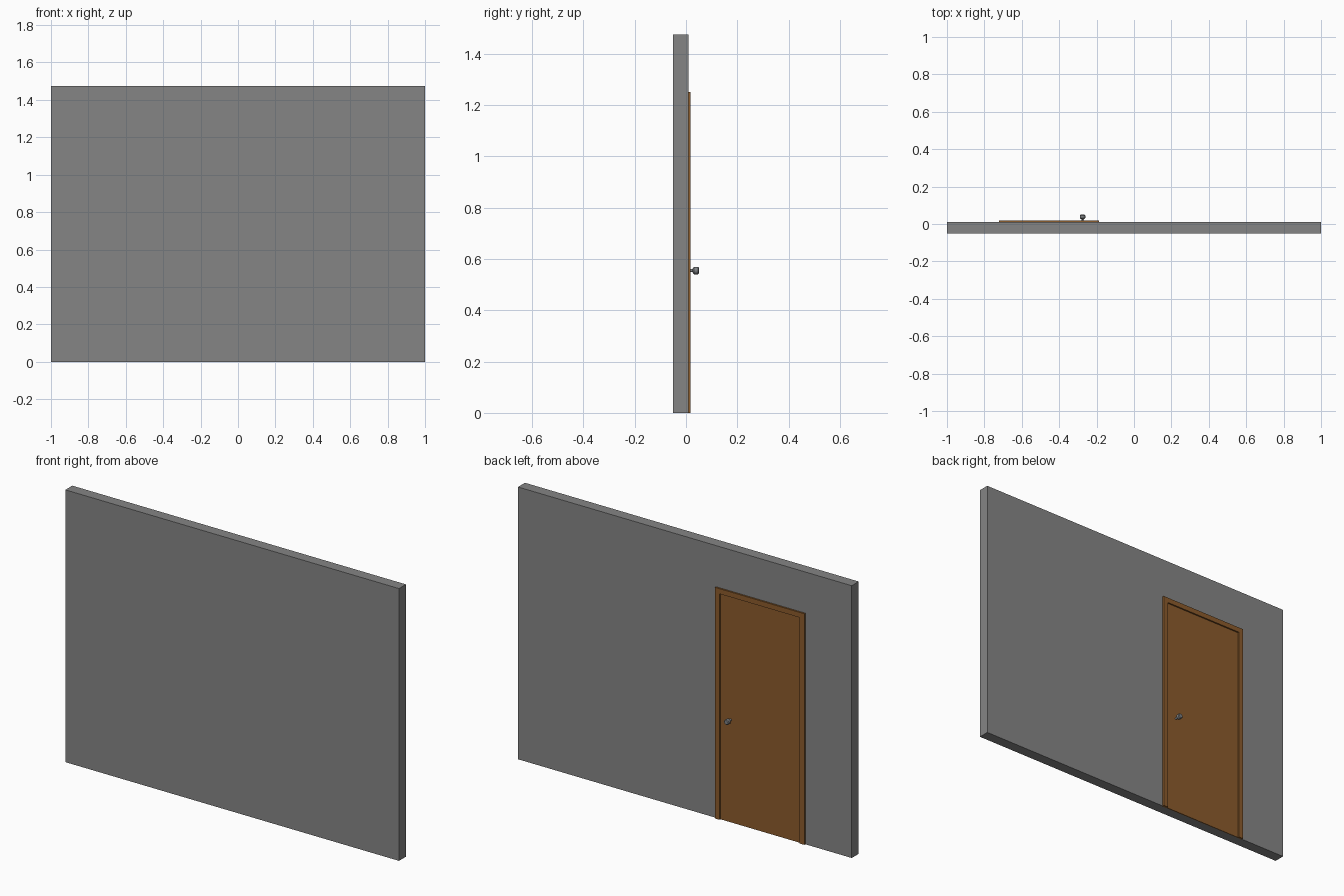
import bpy, bmesh, math

if "Cube" in bpy.data.objects:
    bpy.data.objects.remove(bpy.data.objects["Cube"])


def material(name, rgb):
    m = bpy.data.materials.new(name)
    m.diffuse_color = (*rgb, 1.0)
    m.use_nodes = True
    m.node_tree.nodes["Principled BSDF"].inputs["Base Color"].default_value = m.diffuse_color
    return m


GREY = material("wall_grey", (0.235, 0.235, 0.235))
WOOD = material("wood_brown", (0.26, 0.106, 0.025))
METAL = material("knob_metal", (0.21, 0.22, 0.23))


def finish(name, bm, mat):
    bmesh.ops.recalc_face_normals(bm, faces=bm.faces)
    me = bpy.data.meshes.new(name)
    bm.to_mesh(me)
    bm.free()
    me.materials.append(mat)
    ob = bpy.data.objects.new(name, me)
    bpy.context.collection.objects.link(ob)
    return ob


def prism(name, outline, y0, y1, mat):
    """Extrude an x/z outline from y0 to y1."""
    bm = bmesh.new()
    face = bm.faces.new([bm.verts.new((x, y0, z)) for x, z in outline])
    ext = bmesh.ops.extrude_face_region(bm, geom=[face])
    for v in ext["geom"]:
        if isinstance(v, bmesh.types.BMVert):
            v.co.y = y1
    return finish(name, bm, mat)


def rect(x0, x1, z1):
    return [(x0, 0), (x1, 0), (x1, z1), (x0, z1)]


# wall slab
prism("wall", rect(-1, 1, 1.475), -0.05, 0.0095, GREY)

# door frame: one upside-down U against the wall
L, R, TOP, W = -0.722, -0.186, 1.252, 0.028
prism("door_frame",
      [(L, 0), (L, TOP), (R, TOP), (R, 0),
       (R - W, 0), (R - W, TOP - W), (L + W, TOP - W), (L + W, 0)],
      0.005, 0.0185, WOOD)

# door leaf, set back inside the frame
prism("door", rect(L + W, R - W, TOP - W), 0.005, 0.0105, WOOD)

# round knob, turned around the y axis
profile = [(0.006, 0.008), (0.006, 0.025), (0.0145, 0.031),
           (0.0145, 0.046), (0.011, 0.05)]
SIDES, KX, KZ = 16, -0.275, 0.555
bm = bmesh.new()
rings = []
for r, y in profile:
    rings.append([bm.verts.new((KX + r * math.cos(2 * math.pi * i / SIDES), y,
                                KZ + r * math.sin(2 * math.pi * i / SIDES)))
                  for i in range(SIDES)])
for a, b in zip(rings, rings[1:]):
    for i in range(SIDES):
        j = (i + 1) % SIDES
        bm.faces.new((a[i], a[j], b[j], b[i]))
bm.faces.new(rings[0])
bm.faces.new(rings[-1])
knob = finish("door_knob", bm, METAL)
bpy.context.view_layer.objects.active = knob
knob.select_set(True)
bpy.ops.object.shade_smooth_by_angle(angle=math.radians(30))
